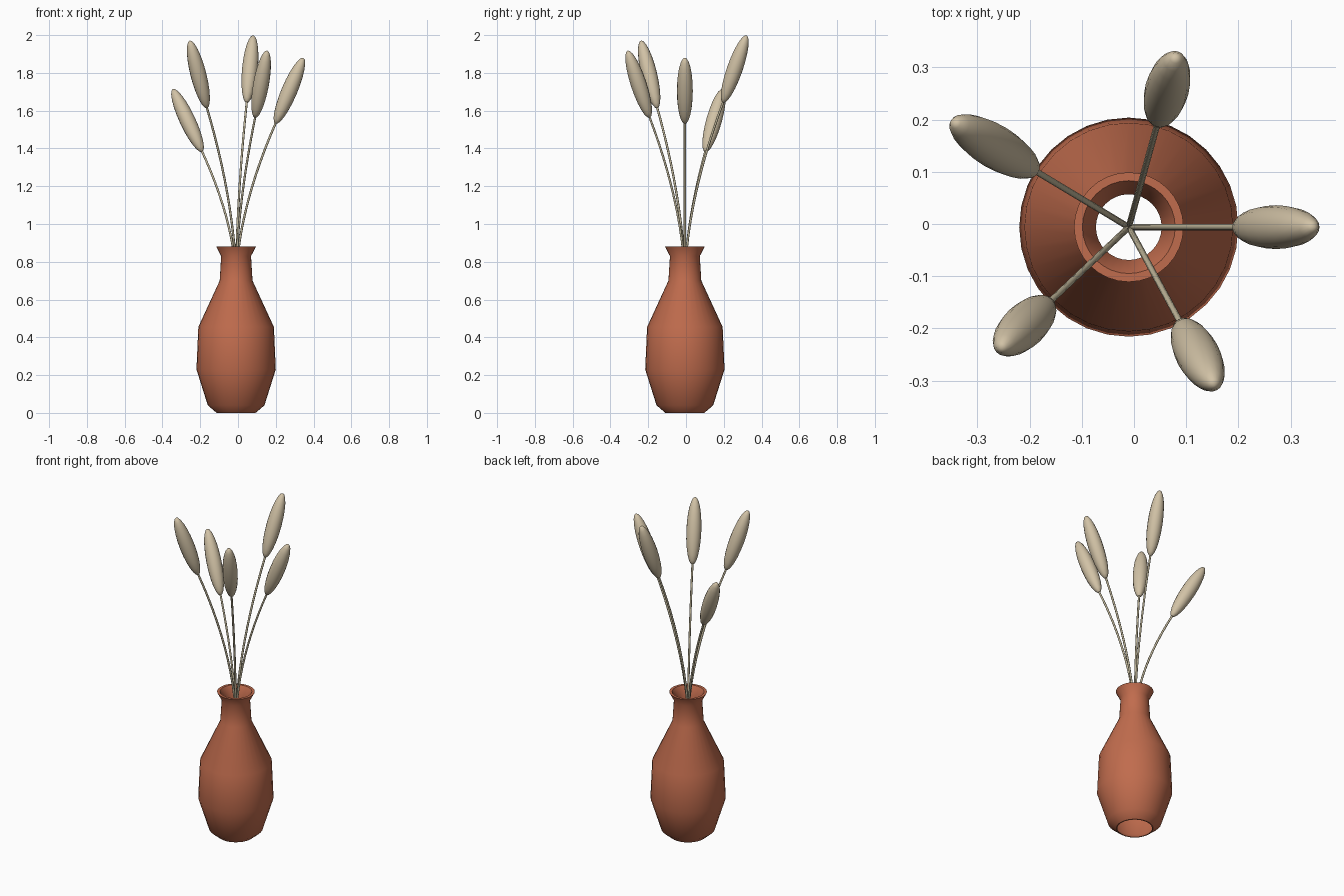
import bpy
import bmesh
from math import radians, cos, sin, asin, sqrt
from mathutils import Vector, Matrix

cube = bpy.data.objects.get("Cube")
if cube:
    bpy.data.objects.remove(cube, do_unlink=True)

CENTRE = Vector((-0.01, -0.006, 0))


def material(name, colour):
    m = bpy.data.materials.new(name)
    m.use_nodes = True
    m.diffuse_color = (*colour, 1)
    bsdf = m.node_tree.nodes["Principled BSDF"]
    bsdf.inputs["Base Color"].default_value = (*colour, 1)
    bsdf.inputs["Roughness"].default_value = 0.8
    return m


terracotta = material("terracotta", (0.53, 0.15, 0.075))
straw = material("straw", (0.64, 0.54, 0.38))
dry_stem = material("dry stem", (0.54, 0.48, 0.33))


def add(name, data, mat):
    ob = bpy.data.objects.new(name, data)
    bpy.context.collection.objects.link(ob)
    data.materials.append(mat)
    return ob


def smooth(ob, angle):
    bpy.ops.object.select_all(action="DESELECT")
    ob.select_set(True)
    bpy.context.view_layer.objects.active = ob
    bpy.ops.object.shade_smooth_by_angle(angle=radians(angle))


def lathe(name, profile, mat, steps=32):
    """Spin a closed (radius, height) loop around the vertical axis."""
    bm = bmesh.new()
    verts = [bm.verts.new((r, 0, z)) for r, z in profile]
    edges = [bm.edges.new((a, b)) for a, b in zip(verts, verts[1:] + verts[:1])]
    bmesh.ops.spin(bm, geom=verts + edges, cent=(0, 0, 0), axis=(0, 0, 1),
                   angle=radians(360), steps=steps, use_duplicate=False)
    bmesh.ops.remove_doubles(bm, verts=bm.verts, dist=0.0005)
    bmesh.ops.recalc_face_normals(bm, faces=bm.faces)
    mesh = bpy.data.meshes.new(name)
    bm.to_mesh(mesh)
    bm.free()
    ob = add(name, mesh, mat)
    ob.location = CENTRE
    smooth(ob, 35)
    return ob


# Vase: open at mouth and foot, with a wall of even thickness
outer = [(0.103, 0), (0.15, 0.04), (0.21, 0.23), (0.2, 0.455),
         (0.087, 0.7), (0.079, 0.83), (0.105, 0.88)]
wall = 0.016
inner = [(r - wall, z) for r, z in reversed(outer)]
inner[-1] = (outer[0][0] - 0.006, 0)
lathe("vase", outer + inner, terracotta)

# Grass: azimuth, radial distance and height of the head's middle, lean (sine)
HALF, GIRTH, ROOT = 0.19, 0.042, 0.7
stalks = [(0, 0.282, 1.705, 0.39),
          (74.5, 0.274, 1.82, 0.34),
          (149, 0.30, 1.548, 0.48),
          (223.4, 0.275, 1.792, 0.33),
          (298.4, 0.278, 1.74, 0.35)]

for i, (azimuth, reach, height, lean) in enumerate(stalks, 1):
    out = Vector((cos(radians(azimuth)), sin(radians(azimuth)), 0))
    rise = sqrt(1 - lean * lean)

    # Stem: bends outward towards the base of its head
    end_r = reach - (HALF - 0.01) * lean
    end_z = height - (HALF - 0.01) * rise
    curve = bpy.data.curves.new(f"stem_{i}", "CURVE")
    curve.dimensions = "3D"
    curve.bevel_depth = 0.006
    curve.bevel_resolution = 2
    curve.use_fill_caps = True
    count = 13
    spline = curve.splines.new("POLY")
    spline.points.add(count - 1)
    for k, point in enumerate(spline.points):
        t = k / (count - 1)
        p = CENTRE + out * end_r * t ** 1.75
        point.co = (p.x, p.y, ROOT + (end_z - ROOT) * t, 1)
    spline.use_smooth = True
    add(f"stem_{i}", curve, dry_stem)

    # Seed head: long ellipsoid leaning outward
    bm = bmesh.new()
    bmesh.ops.create_uvsphere(bm, u_segments=16, v_segments=12, radius=1)
    bmesh.ops.scale(bm, vec=(GIRTH, GIRTH, HALF), verts=bm.verts)
    mesh = bpy.data.meshes.new(f"seed_head_{i}")
    bm.to_mesh(mesh)
    bm.free()
    head = add(f"seed_head_{i}", mesh, straw)
    head.matrix_world = (Matrix.Translation(CENTRE + out * reach + Vector((0, 0, height)))
                         @ Matrix.Rotation(radians(azimuth), 4, "Z")
                         @ Matrix.Rotation(asin(lean), 4, "Y"))
    smooth(head, 60)
